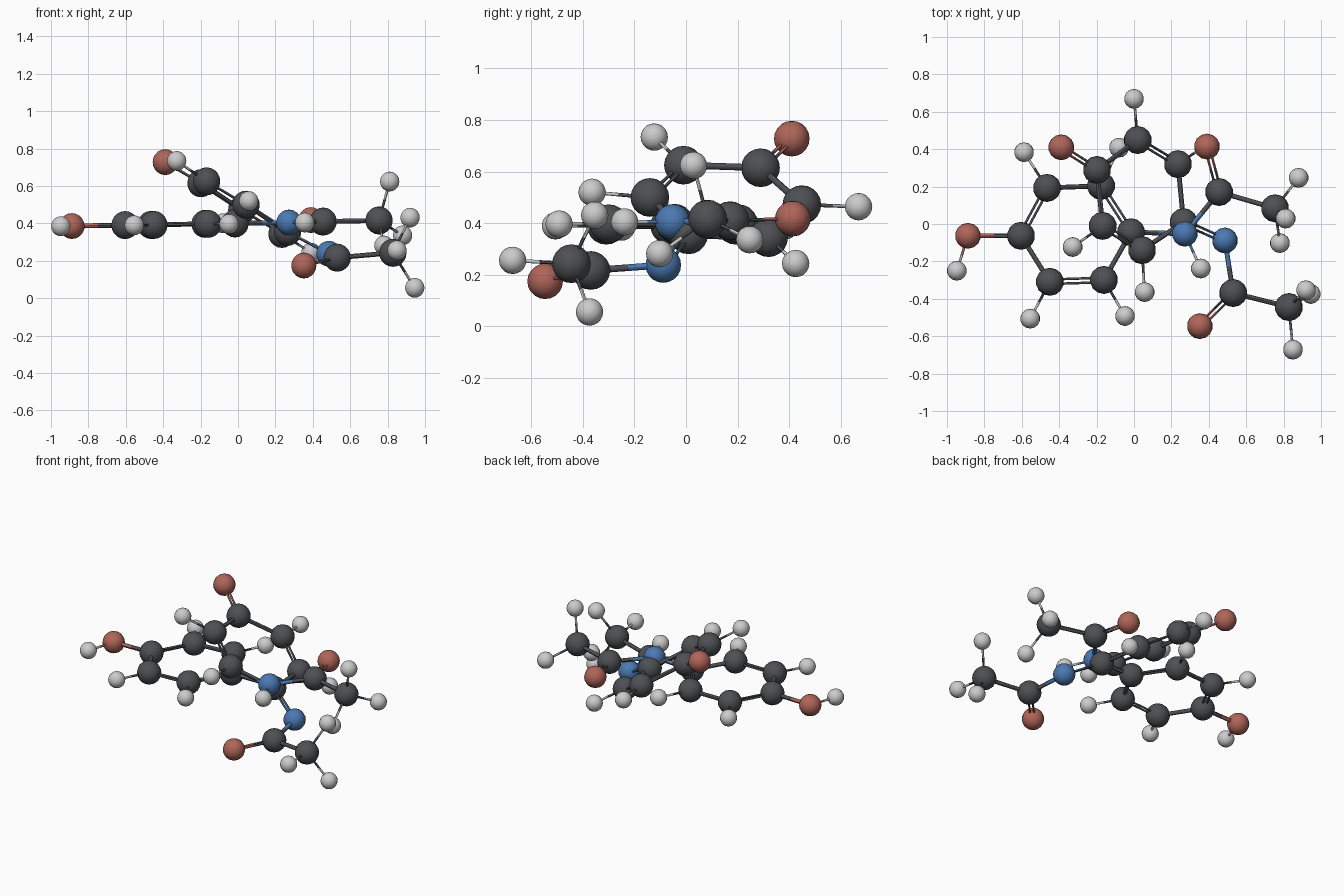
import bpy
from mathutils import Vector

if "Cube" in bpy.data.objects:
    bpy.data.objects.remove(bpy.data.objects["Cube"])


def material(name, rgb):
    m = bpy.data.materials.new(name)
    m.diffuse_color = (*rgb, 1)
    m.use_nodes = True
    m.node_tree.nodes["Principled BSDF"].inputs["Base Color"].default_value = m.diffuse_color
    return m


# element: plain name, radius, material
KIND = {
    "C": ("dark_atom", 0.075, material("dark_grey", (0.075, 0.08, 0.088))),
    "H": ("light_atom", 0.053, material("light_grey", (0.52, 0.52, 0.52))),
    "O": ("red_atom", 0.069, material("red", (0.43, 0.13, 0.10))),
    "N": ("blue_atom", 0.069, material("blue", (0.07, 0.19, 0.45))),
}

# flat molecule: atoms
FLAT = {
    "C1": (-0.016, -0.044, 0.400), "C2": (-0.176, 0.204, 0.398),
    "C3": (-0.465, 0.193, 0.392), "C4": (-0.604, -0.063, 0.391),
    "C5": (-0.450, -0.309, 0.392), "C6": (-0.161, -0.299, 0.398),
    "O1": (-0.888, -0.063, 0.386), "H1": (-0.947, -0.250, 0.385),
    "H2": (-0.080, 0.408, 0.401), "H3": (-0.588, 0.384, 0.390),
    "H5": (-0.555, -0.506, 0.390), "H6": (-0.048, -0.492, 0.397),
    "N1": (0.272, -0.052, 0.405), "H7": (0.357, -0.238, 0.405),
    "C7": (0.455, 0.171, 0.410), "O2": (0.390, 0.414, 0.418),
    "C8": (0.754, 0.084, 0.416), "H8": (0.880, 0.247, 0.336),
    "H9": (0.811, 0.029, 0.624), "H10": (0.780, -0.102, 0.282),
}
FLAT_SINGLE = ("C2-C3 C4-C5 C6-C1 C4-O1 O1-H1 C2-H2 C3-H3 C5-H5 C6-H6 "
               "C1-N1 N1-H7 N1-C7 C7-C8 C8-H8 C8-H9 C8-H10")
FLAT_DOUBLE = "C1-C2-C3 C3-C4-C5 C5-C6-C1 C7-O2-C8"

# tilted molecule: atoms
TILT = {
    "C1": (0.265, 0.010, 0.355), "C2": (0.235, 0.320, 0.344),
    "C3": (0.020, 0.449, 0.472), "C4": (-0.198, 0.289, 0.615),
    "C5": (-0.168, -0.010, 0.625), "C6": (0.043, -0.140, 0.500),
    "O1": (-0.389, 0.410, 0.728), "H2": (0.390, 0.425, 0.244),
    "H3": (0.000, 0.669, 0.464), "H5": (-0.328, -0.123, 0.734),
    "H6": (0.057, -0.364, 0.520), "N1": (0.486, -0.088, 0.238),
    "C7": (0.530, -0.369, 0.217), "O2": (0.352, -0.546, 0.175),
    "C8": (0.828, -0.444, 0.243), "H8": (0.920, -0.354, 0.431),
    "H9": (0.945, -0.374, 0.056), "H10": (0.850, -0.672, 0.256),
}
TILT_SINGLE = ("C1-C2 C3-C4 C4-C5 C6-C1 C2-H2 C3-H3 C5-H5 C6-H6 N1-C7 "
               "C7-C8 C8-H8 C8-H9 C8-H10")
TILT_DOUBLE = "C2-C3-C4 C5-C6-C1 C4-O1-C5 C1-N1-C2 C7-O2-C8"


def finish(name, mat):
    ob = bpy.context.object
    ob.name = name
    ob.data.materials.append(mat)
    bpy.ops.object.shade_smooth_by_angle()
    return ob


def rod(name, a, b, radius, mat):
    d = b - a
    bpy.ops.mesh.primitive_cylinder_add(
        vertices=12, radius=radius, depth=d.length, location=(a + b) / 2,
        rotation=d.to_track_quat("Z", "Y").to_euler())
    finish(name, mat)


def bond(name, i, j, atoms, radius, shift=Vector()):
    # each half takes the colour of its own atom; split between the surfaces
    a, b = Vector(atoms[i]), Vector(atoms[j])
    u = (b - a).normalized()
    ra, rb = KIND[i[0]][1], KIND[j[0]][1]
    mid = (a + u * ra + b - u * rb) / 2
    if i[0] == j[0]:
        rod(name, a + shift, b + shift, radius, KIND[i[0]][2])
    else:
        rod(name + "_start", a + shift, mid + shift, radius, KIND[i[0]][2])
        rod(name + "_end", mid + shift, b + shift, radius, KIND[j[0]][2])


def molecule(prefix, atoms, singles, doubles):
    # balls
    for key, pos in atoms.items():
        label, r, mat = KIND[key[0]]
        bpy.ops.mesh.primitive_uv_sphere_add(
            segments=14, ring_count=10, radius=r, location=pos)
        ob = finish(f"{prefix}_{label}", mat)
        for p in ob.data.polygons:
            p.use_smooth = True
    # single rods, thinner towards the light atoms
    for pair in singles.split():
        i, j = pair.split("-")
        bond(f"{prefix}_bond", i, j, atoms, 0.007 if "H" in pair else 0.013)
    # twin rods, side by side in the local plane
    for trio in doubles.split():
        i, j, k = trio.split("-")
        a, b, c = (Vector(atoms[q]) for q in (i, j, k))
        u = (b - a).normalized()
        side = (c - a) - u * (c - a).dot(u)
        side.normalize()
        for s in (-1, 1):
            bond(f"{prefix}_twin_bond", i, j, atoms, 0.0065, side * 0.012 * s)


molecule("flat", FLAT, FLAT_SINGLE, FLAT_DOUBLE)
molecule("tilted", TILT, TILT_SINGLE, TILT_DOUBLE)
